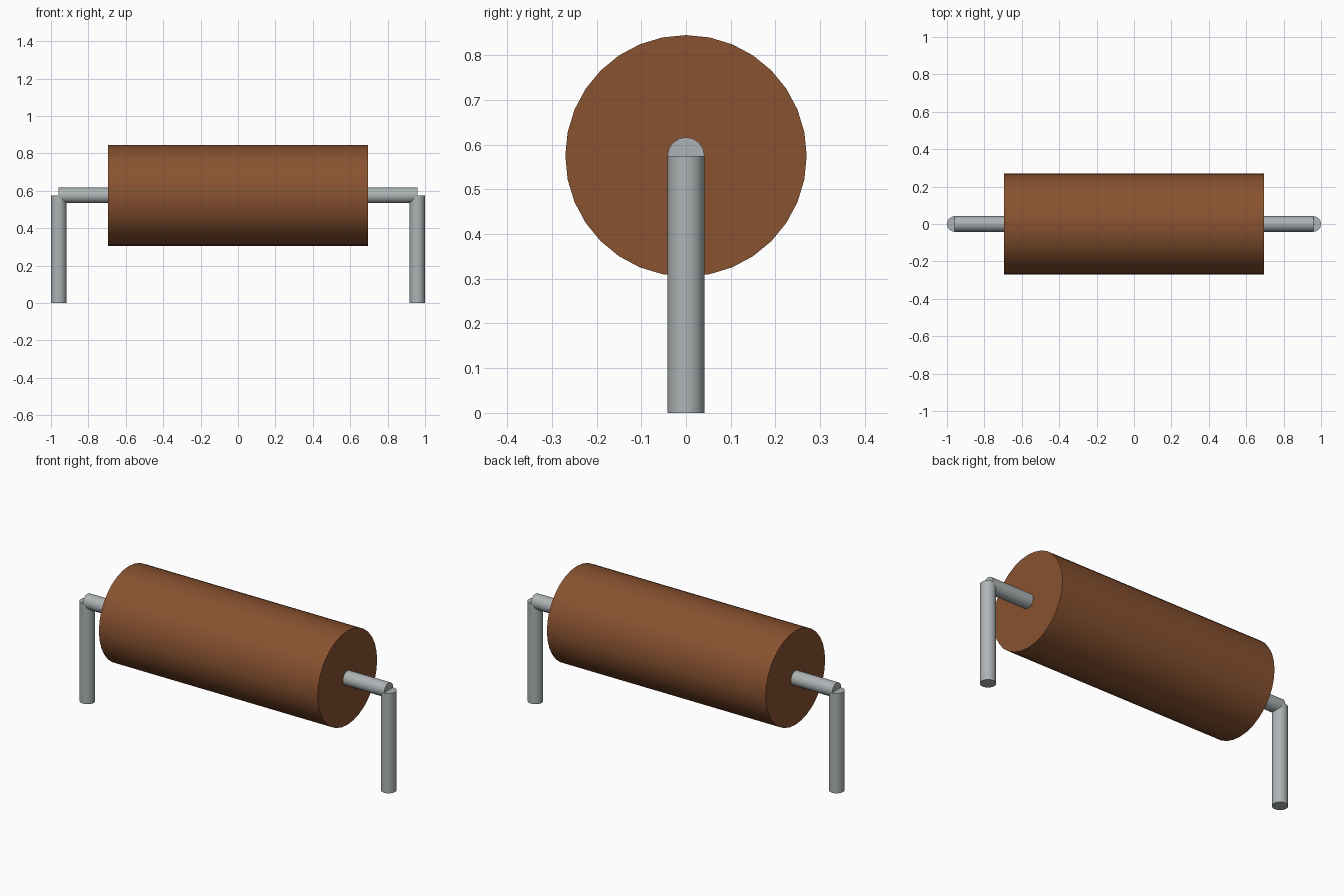
import bpy
import math

if "Cube" in bpy.data.objects:
    bpy.data.objects.remove(bpy.data.objects["Cube"], do_unlink=True)

AXIS_Z = 0.575      # height of the body axis
BODY_HALF = 0.696   # half length of the body
LEG_X = 0.9585      # centre of each leg
WIRE_R = 0.0415


def material(name, colour):
    mat = bpy.data.materials.new(name)
    mat.use_nodes = True
    mat.diffuse_color = (*colour, 1)
    mat.node_tree.nodes["Principled BSDF"].inputs["Base Color"].default_value = (*colour, 1)
    return mat


def cylinder(name, radius, length, centre, mat, sides, along_x=False):
    rotation = (0, math.pi / 2, 0) if along_x else (0, 0, 0)
    bpy.ops.mesh.primitive_cylinder_add(vertices=sides, radius=radius, depth=length,
                                        location=centre, rotation=rotation)
    obj = bpy.context.object
    obj.name = name
    obj.data.materials.append(mat)
    bpy.ops.object.shade_smooth_by_angle(angle=math.radians(35))
    return obj


brown = material("brown", (0.25, 0.085, 0.03))
metal = material("grey metal", (0.42, 0.45, 0.46))

# Round body lying along x
cylinder("body", 0.27, 2 * BODY_HALF, (0, 0, AXIS_Z), brown, 32, along_x=True)

# Bent wire on each end: a horizontal lead and a vertical leg
for side, sign in (("left", 1), ("right", -1)):
    inner = BODY_HALF - 0.02
    cylinder(side + "_lead", WIRE_R, LEG_X - inner,
             (sign * (LEG_X + inner) / 2, 0, AXIS_Z), metal, 16, along_x=True)
    cylinder(side + "_leg", WIRE_R, AXIS_Z, (sign * LEG_X, 0, AXIS_Z / 2), metal, 16)
